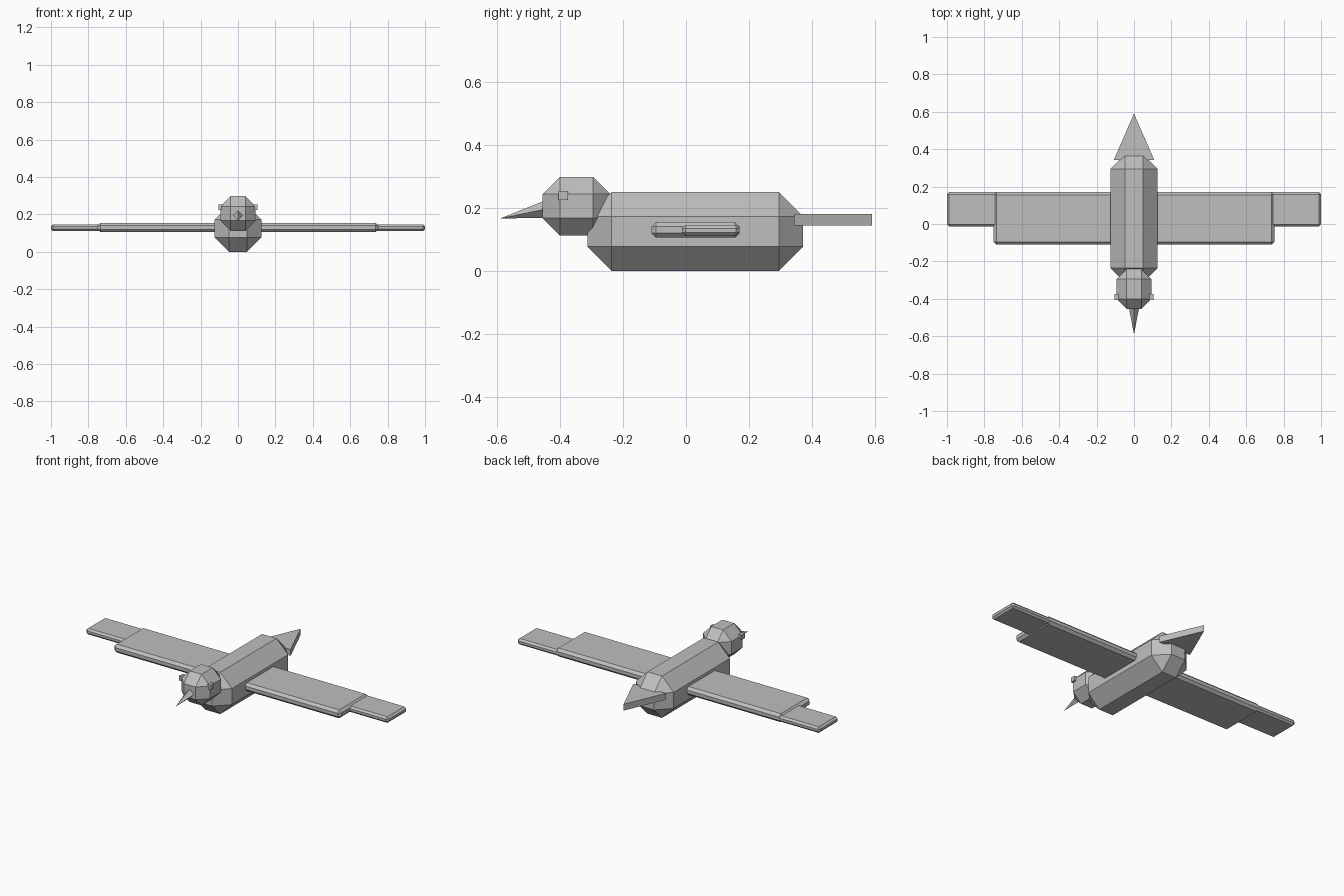
import bpy, bmesh

if "Cube" in bpy.data.objects:
    bpy.data.objects.remove(bpy.data.objects["Cube"])

grey = bpy.data.materials.new("plain grey")
grey.diffuse_color = (0.52, 0.52, 0.52, 1)
grey.use_nodes = True
grey.node_tree.nodes["Principled BSDF"].inputs["Base Color"].default_value = grey.diffuse_color


def finish(name, bm):
    bmesh.ops.recalc_face_normals(bm, faces=bm.faces[:])
    mesh = bpy.data.meshes.new(name)
    bm.to_mesh(mesh)
    bm.free()
    mesh.materials.append(grey)
    obj = bpy.data.objects.new(name, mesh)
    bpy.context.collection.objects.link(obj)
    return obj


def box(name, x, y, z, chamfer=0.0):
    """Box from (min, max) ranges, with every edge cut flat."""
    bm = bmesh.new()
    bmesh.ops.create_cube(bm, size=1)
    for v in bm.verts:
        v.co = [(r[0] + r[1]) / 2 + c * (r[1] - r[0]) for r, c in zip((x, y, z), v.co)]
    if chamfer:
        bmesh.ops.bevel(bm, geom=bm.edges[:], offset=chamfer, offset_type='OFFSET',
                        segments=1, profile=0.5, affect='EDGES')
    return finish(name, bm)


def mirrored(name, x, y, z, chamfer=0.0):
    for side, s in (("left", -1), ("right", 1)):
        box(side + "_" + name, sorted((s * x[0], s * x[1])), y, z, chamfer)


# Body and head
box("body", (-0.125, 0.125), (-0.313, 0.372), (0, 0.25), 0.077)
box("head", (-0.094, 0.094), (-0.455, -0.24), (0.112, 0.298), 0.055)

# Eyes
mirrored("eye", (0.08, 0.105), (-0.405, -0.375), (0.224, 0.253))

# Wings: broad inner panel and narrower tip panel
mirrored("inner_wing", (0.04, 0.75), (-0.11, 0.17), (0.105, 0.155), 0.015)
mirrored("wing_tip", (0.7, 1.0), (-0.013, 0.17), (0.11, 0.146), 0.011)

# Beak: drooping four-sided spike
bm = bmesh.new()
base = [bm.verts.new(p) for p in ((0, -0.45, 0.222), (0.027, -0.45, 0.195),
                                  (0, -0.45, 0.168), (-0.027, -0.45, 0.195))]
tip = bm.verts.new((0, -0.59, 0.166))
bm.faces.new(base)
for i in range(4):
    bm.faces.new((base[i], base[(i + 1) % 4], tip))
finish("beak", bm)

# Tail: flat triangular fan
bm = bmesh.new()
tri = bm.faces.new([bm.verts.new(p) for p in ((-0.108, 0.343, 0.143), (0.108, 0.343, 0.143),
                                              (0, 0.59, 0.143))])
top = bmesh.ops.extrude_face_region(bm, geom=[tri])
bmesh.ops.translate(bm, vec=(0, 0, 0.038),
                    verts=[g for g in top["geom"] if isinstance(g, bmesh.types.BMVert)])
finish("tail", bm)
